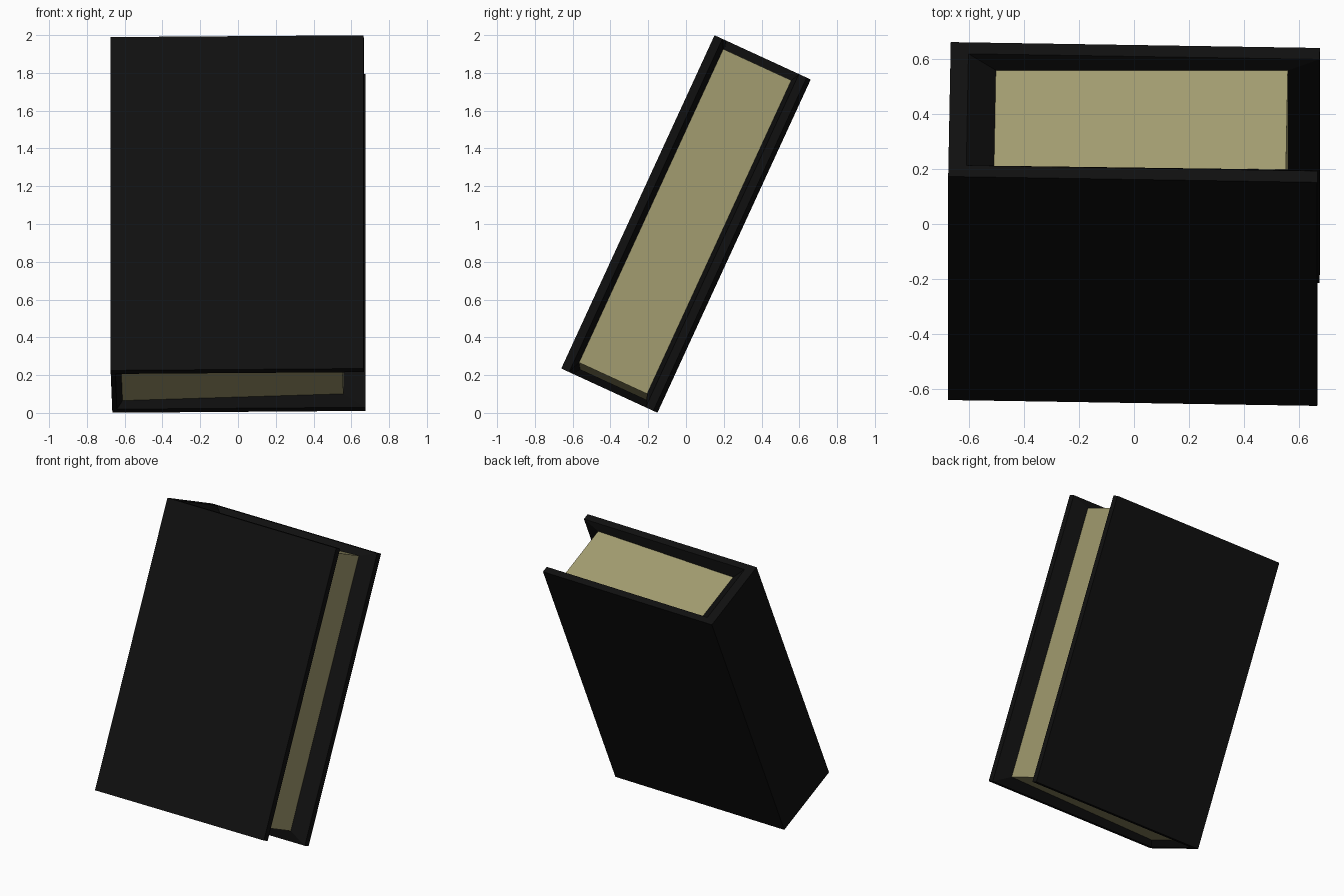
import bpy, bmesh, math
from mathutils import Matrix

if "Cube" in bpy.data.objects:
    bpy.data.objects.remove(bpy.data.objects["Cube"])

W, T, H = 1.34, 0.537, 1.942      # width, thickness, height
RIM, INNER = 0.223, 0.198         # half gap at the cover rim and at the pages
LEAN = (Matrix.Translation((0, 0, 1.0)) @ Matrix.Rotation(math.radians(-24.7), 4, 'X')
        @ Matrix.Rotation(math.radians(-1), 4, 'Z'))
S = (-1, 1)


# Corner points: x side (-1 spine, 1 fore edge), y side, z side
def outer(x, y, z):
    return (x * W / 2, y * T / 2, z * H / 2)


def rim(x, y, z):
    return (W / 2 if x > 0 else (-0.605 if z > 0 else -0.645), y * RIM, z * H / 2)


def page(x, y, z):
    px = 0.555 if x > 0 else (-0.505 if z > 0 else -0.615)
    depth = {(-1, 1): 0.085, (1, 1): 0.047, (-1, -1): 0.038, (1, -1): 0.068}[(x, z)]
    return (px, y * INNER, z * (H / 2 - depth))


def build(name, quads, colour):
    bm = bmesh.new()
    for q in quads:
        bm.faces.new([bm.verts.new(p) for p in q])
    bmesh.ops.remove_doubles(bm, verts=bm.verts, dist=1e-5)
    bmesh.ops.recalc_face_normals(bm, faces=bm.faces)
    bm.transform(LEAN)
    me = bpy.data.meshes.new(name)
    bm.to_mesh(me)
    bm.free()
    mat = bpy.data.materials.new(name)
    mat.diffuse_color = colour
    mat.use_nodes = True
    mat.node_tree.nodes["Principled BSDF"].inputs["Base Color"].default_value = mat.diffuse_color
    me.materials.append(mat)
    bpy.context.collection.objects.link(bpy.data.objects.new(name, me))


def board(f, y):
    return [f(-1, y, -1), f(1, y, -1), f(1, y, 1), f(-1, y, 1)]


def side(f, x):
    return [f(x, -1, -1), f(x, 1, -1), f(x, 1, 1), f(x, -1, 1)]


def end(f, z):
    return [f(-1, -1, z), f(1, -1, z), f(1, 1, z), f(-1, 1, z)]


# Cover: boards and spine, with rims that slope in to the pages
quads = [side(outer, -1), side(page, -1)]
for y in S:
    quads += [board(outer, y), board(page, y)]
for a, b in ((outer, rim), (rim, page)):
    for s in S:
        quads.append([a(-1, -1, s), a(-1, 1, s), b(-1, 1, s), b(-1, -1, s)])
        quads.append([a(1, s, -1), a(1, s, 1), b(1, s, 1), b(1, s, -1)])
        for z in S:
            quads.append([a(-1, s, z), a(1, s, z), b(1, s, z), b(-1, s, z)])
build("book_cover", quads, (0.005, 0.005, 0.005, 1))

# Page block
quads = [f(page, s) for f in (board, side, end) for s in S]
build("page_block", quads, (0.36, 0.33, 0.16, 1))
